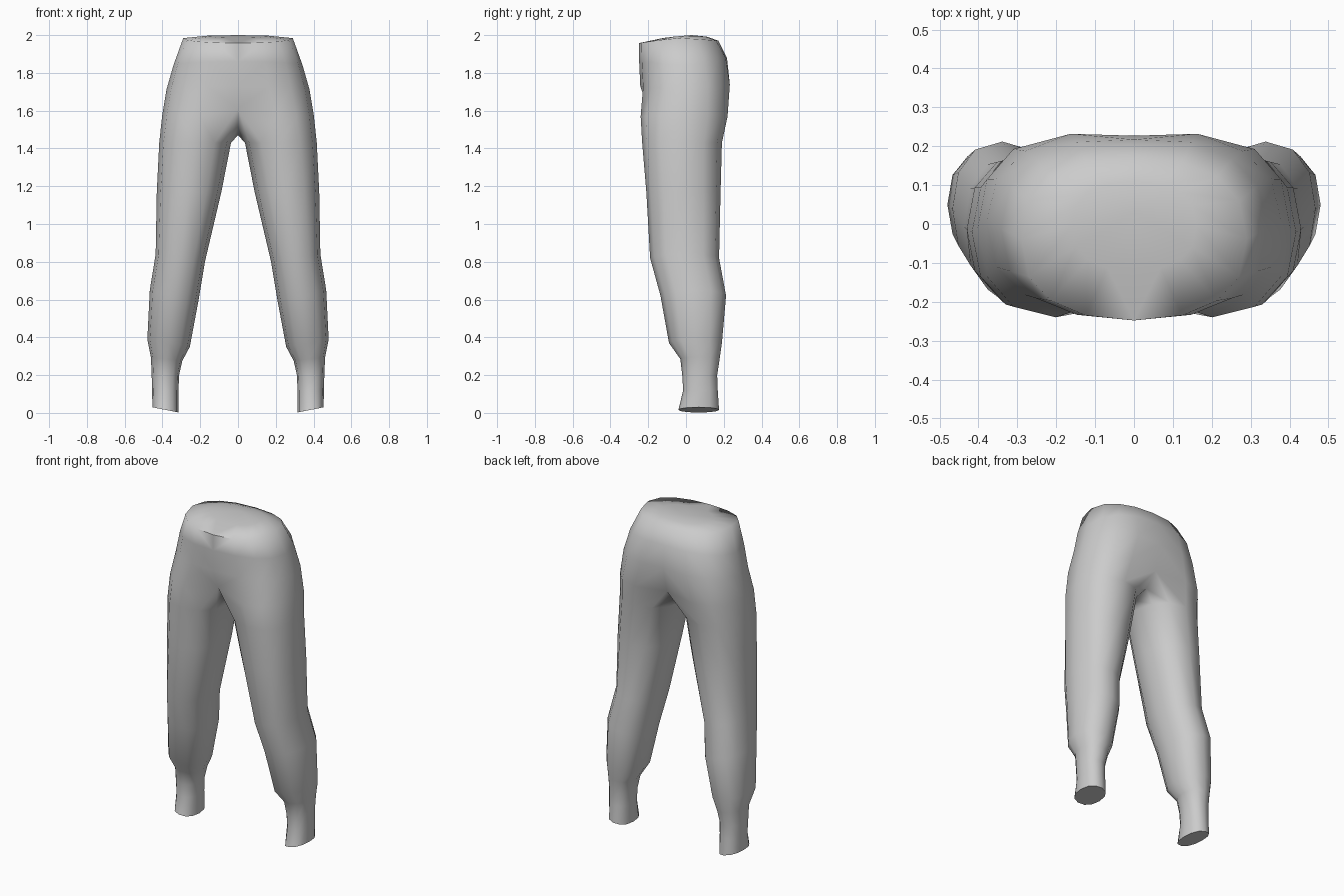
import bpy, bmesh
from math import sin, cos, radians, copysign

cube = bpy.data.objects.get("Cube")
if cube:
    bpy.data.objects.remove(cube)

SIDES = 12

fabric = bpy.data.materials.new("grey fabric")
fabric.use_nodes = True
grey = (0.6, 0.6, 0.6, 1)
fabric.diffuse_color = grey
fabric.node_tree.nodes["Principled BSDF"].inputs["Base Color"].default_value = grey

bm = bmesh.new()


def soft(v, power=0.88):
    """Slightly squared circle coordinate."""
    return copysign(abs(v) ** power, v)


def leg_ring(z, inner, outer, front, back, tilt=0.0):
    cx, rx = (inner + outer) / 2, (outer - inner) / 2
    cy, ry = (front + back) / 2, (back - front) / 2
    ring = []
    for k in range(SIDES):
        a = radians(360 * k / SIDES)
        ring.append(bm.verts.new((cx + rx * soft(sin(a)), cy - ry * soft(cos(a)),
                                  z + tilt * sin(a))))
    return ring


def hip_ring(half_width, front, back, z_front, z_side, z_back, cleft=0.0):
    """Half ring from the front centre round the outside to the back centre."""
    cy, ry = (front + back) / 2, (back - front) / 2
    ring = []
    for k in range(9):
        a = radians(180 * k / 8)
        z_end = z_front if k < 4 else z_back
        y = cy - ry * soft(cos(a), 0.8) - (cleft if k == 8 else 0)
        z = z_side + (z_end - z_side) * abs(cos(a))
        ring.append(bm.verts.new((half_width * soft(sin(a)), y, z)))
    ring[0].co.x = ring[-1].co.x = 0
    return ring


def bridge(a, b, closed):
    n = len(a)
    for i in range(n if closed else n - 1):
        j = (i + 1) % n
        bm.faces.new((a[i], a[j], b[j], b[i]))


# Leg: height, inner x, outer x, front y, back y, tilt
leg_profile = [
    (0.016, 0.315, 0.453, -0.04, 0.175, 0.014),
    (0.12, 0.315, 0.455, -0.015, 0.168, 0.0),
    (0.20, 0.312, 0.457, -0.02, 0.165, 0.0),
    (0.285, 0.295, 0.461, -0.03, 0.178, 0.01),
    (0.37, 0.255, 0.48, -0.09, 0.19, 0.02),
    (0.62, 0.21, 0.467, -0.135, 0.212, 0.03),
    (0.82, 0.175, 0.436, -0.19, 0.175, 0.02),
    (1.17, 0.088, 0.43, -0.21, 0.183, 0.0),
    (1.43, 0.037, 0.417, -0.232, 0.19, 0.0),
]
rings = [leg_ring(*row) for row in leg_profile]
bm.faces.new(list(reversed(rings[0])))

# Crotch ring: the inner points lie on the centre seam
crotch = leg_ring(1.57, 0.0, 0.402, -0.24, 0.22)
seam = {7: (0.19, 1.58), 8: (0.11, 1.50), 9: (0.0, 1.47),
        10: (-0.12, 1.52), 11: (-0.2, 1.61)}
for k, (y, z) in seam.items():
    crotch[k].co = (0, y, z)
rings.append(crotch)
for a, b in zip(rings, rings[1:]):
    bridge(a, b, True)

# Hips up to the waist
hips = [
    [crotch[11]] + crotch[:8],
    hip_ring(0.379, -0.242, 0.247, 1.73, 1.71, 1.74, 0.02),
    hip_ring(0.342, -0.248, 0.225, 1.86, 1.84, 1.88, 0.008),
    hip_ring(0.29, -0.248, 0.172, 1.958, 1.984, 1.97),
    hip_ring(0.16, -0.12, 0.11, 1.985, 1.997, 1.992),
]
for a, b in zip(hips, hips[1:]):
    bridge(a, b, False)

# Gently domed waist top
peak = bm.verts.new((0, 0.03, 2.0))
for a, b in zip(hips[-1], hips[-1][1:]):
    bm.faces.new((a, b, peak))

bmesh.ops.recalc_face_normals(bm, faces=bm.faces)
mesh = bpy.data.meshes.new("trousers")
bm.to_mesh(mesh)
bm.free()
mesh.materials.append(fabric)

trousers = bpy.data.objects.new("trousers", mesh)
bpy.context.collection.objects.link(trousers)
bpy.ops.object.select_all(action="DESELECT")
trousers.select_set(True)
bpy.context.view_layer.objects.active = trousers
bpy.ops.object.shade_smooth_by_angle(angle=radians(75))

# Other leg
mirror = trousers.modifiers.new("mirror", "MIRROR")
mirror.use_clip = True
mirror.merge_threshold = 0.001
